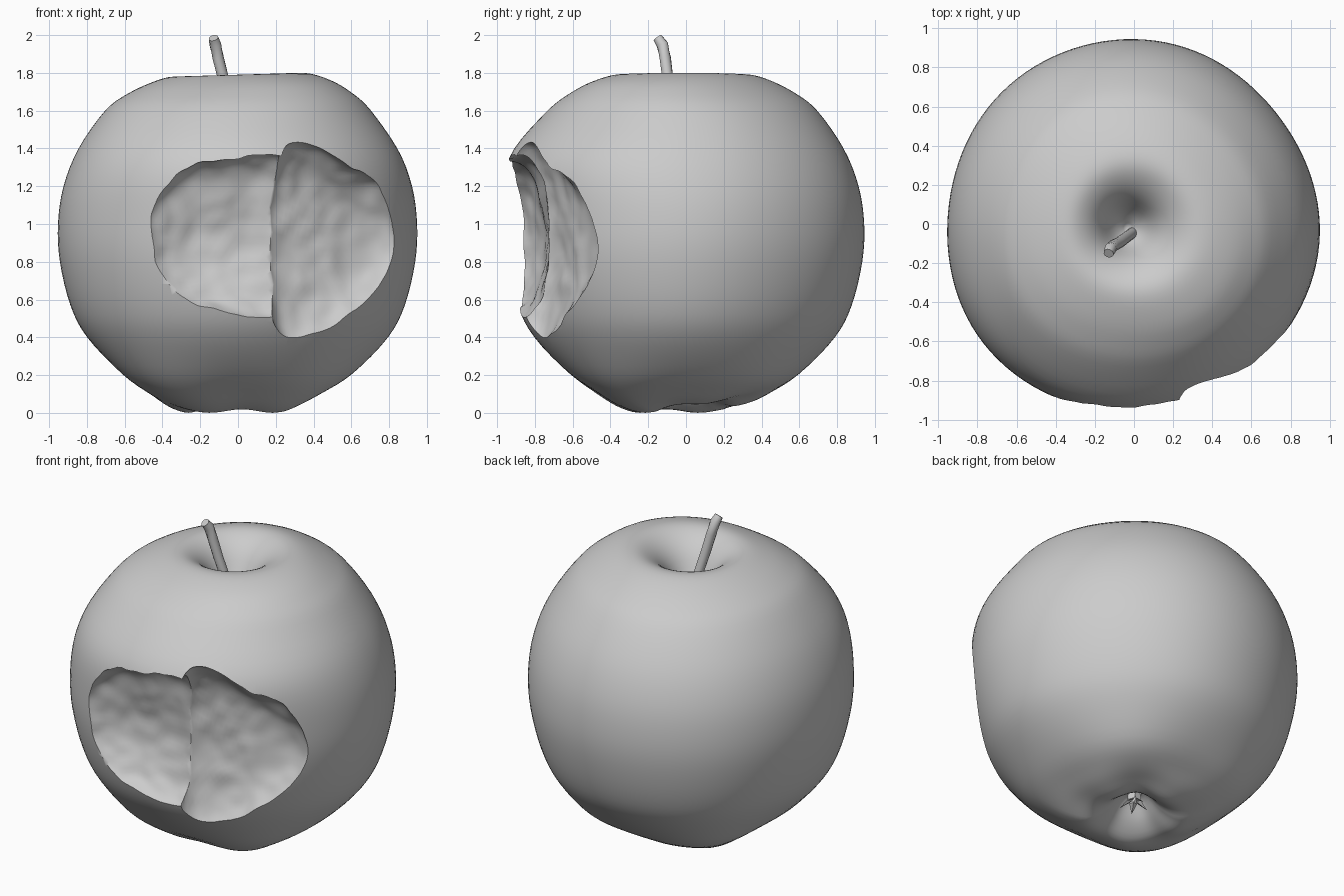
import bpy, bmesh, math
from mathutils import Vector, noise

if "Cube" in bpy.data.objects:
    bpy.data.objects.remove(bpy.data.objects["Cube"])


def finish(obj, angle=40):
    bpy.ops.object.select_all(action='DESELECT')
    obj.select_set(True)
    bpy.context.view_layer.objects.active = obj
    bpy.ops.object.shade_smooth_by_angle(angle=math.radians(angle))


def to_object(bm, name):
    bmesh.ops.recalc_face_normals(bm, faces=bm.faces)
    me = bpy.data.meshes.new(name)
    bm.to_mesh(me)
    bm.free()
    obj = bpy.data.objects.new(name, me)
    bpy.context.collection.objects.link(obj)
    return obj


def spline(points, steps):
    """Catmull-Rom curve through 2D points."""
    p = [Vector(q) for q in points]
    p = [p[0]] + p + [p[-1]]
    out = []
    for i in range(1, len(p) - 2):
        a, b, c, d = p[i - 1:i + 3]
        for k in range(steps):
            t = k / steps
            out.append(0.5 * (2 * b + (c - a) * t + (2 * a - 5 * b + 4 * c - d) * t ** 2
                              + (3 * b - a - 3 * c + d) * t ** 3))
    return out + [p[-1]]


def bump(v, centre, width):
    return math.exp(-((v - centre) / width) ** 2)


# Apple body: revolved profile, slightly lobed and lopsided
profile = spline([(0.012, 0.19), (0.07, 0.17), (0.15, 0.075), (0.25, 0.012), (0.36, 0.03), (0.48, 0.095),
                  (0.63, 0.205), (0.8, 0.4), (0.885, 0.57), (0.94, 0.8), (0.95, 1.0), (0.92, 1.2),
                  (0.84, 1.4), (0.70, 1.6), (0.58, 1.695), (0.44, 1.765), (0.33, 1.79), (0.24, 1.76),
                  (0.16, 1.685), (0.08, 1.55), (0.012, 1.48)], 4)
SEG = 112
bm = bmesh.new()
rings = []
for r, z in profile:
    ring = []
    low = max(0, 1 - z / 0.5) ** 2
    for s in range(SEG):
        t = 2 * math.pi * s / SEG
        edge = min(1, r / 0.5)
        rr = r * (1 + 0.006 * math.cos(5 * t + 0.6) * (1 - z / 2))
        rr += 0.066 * bump(z, 1.36, 0.24) * max(0, math.cos(t + 1.4)) ** 1.5 * edge
        # flatter back right, fuller front left, squarer foot, broader front right shoulder
        rr -= 0.028 * math.cos(t - math.pi / 4) ** 5 * edge ** 2
        rr -= 0.03 * bump(z, 0.1, 0.22) * math.cos(4 * t) * edge ** 2
        rr += 0.05 * bump(z, 1.76, 0.13) * max(0, math.cos(t + math.pi / 4)) ** 3 * edge ** 2
        zz = z + low * bump(r, 0.33, 0.22) * (0.06 * max(0, math.cos(t - 0.9)) + 0.010 * math.cos(5 * t + 1.2))
        if z > 1.3:
            zz += -0.012 * bump(r, 0.42, 0.2) * math.cos(t - math.pi)
        dip = bump(r, 0, 0.3) if z > 1.3 else 0
        ring.append(bm.verts.new((rr * math.cos(t) - 0.03 * dip, rr * math.sin(t) - 0.02 * dip, zz)))
    rings.append(ring)
for a, b in zip(rings, rings[1:]):
    for s in range(SEG):
        n = (s + 1) % SEG
        bm.faces.new((a[s], a[n], b[n], b[s]))
bm.faces.new(rings[0][::-1])
bm.faces.new(rings[-1])
body = to_object(bm, "apple_body")


# Bite scoops: rough, tapered ellipsoids cut out of the body
def bite(name, centre, size, turn, taper, boxy, seed):
    bm = bmesh.new()
    bmesh.ops.create_icosphere(bm, subdivisions=5, radius=1)
    ca, sa = math.cos(turn), math.sin(turn)
    for v in bm.verts:
        u, n, w = v.co
        k = max(0, 1 - abs(u) ** boxy) ** (1 / boxy) / max(1e-6, (abs(n) ** 2.1 + abs(w) ** 2.1) ** (1 / 2.1))
        p = Vector((u * size[0], n * k * size[1], w * k * size[2] * (1 - taper * (u + 1) / 2)))
        q = Vector((p.x * ca - p.y * sa, p.x * sa + p.y * ca, p.z)) + Vector(centre)
        q += v.co * (0.026 * noise.noise(q * 4 + Vector((seed, 0, 0))) + 0.012 * noise.noise(q * 11))
        v.co = q
    return to_object(bm, name)


scoops = [bite("left_scoop", (-0.03, -0.91, 0.93), (0.465, 0.18, 0.35), 0.1, -0.42, 2.6, 3),
          bite("right_scoop", (0.545, -0.745, 0.89), (0.385, 0.20, 0.65), 0.41, 0.60, 4, 8)]
bpy.context.view_layer.objects.active = body
for cutter in scoops:
    mod = body.modifiers.new("bite", 'BOOLEAN')
    mod.operation = 'DIFFERENCE'
    mod.solver = 'EXACT'
    mod.object = cutter
    bpy.ops.object.modifier_apply(modifier=mod.name)
    bpy.data.objects.remove(cutter)
finish(body, 60)


# Stem: bent tube
path = [(0.0, -0.04, 1.45, 0.028), (-0.035, -0.065, 1.6, 0.028), (-0.075, -0.095, 1.76, 0.029),
        (-0.105, -0.11, 1.88, 0.03), (-0.12, -0.125, 1.95, 0.031), (-0.13, -0.15, 1.985, 0.026)]
bm = bmesh.new()
rings = []
for i, (x, y, z, r) in enumerate(path):
    d = Vector(path[min(i + 1, 5)][:3]) - Vector(path[max(i - 1, 0)][:3])
    rot = d.to_track_quat('Z', 'Y')
    rings.append([bm.verts.new(Vector((x, y, z)) + rot @ Vector((r * math.cos(k * math.pi / 6),
                                                               r * math.sin(k * math.pi / 6), 0)))
                  for k in range(12)])
for a, b in zip(rings, rings[1:]):
    for k in range(12):
        bm.faces.new((a[k], a[(k + 1) % 12], b[(k + 1) % 12], b[k]))
bm.faces.new(rings[0])
bm.faces.new(rings[-1])
finish(to_object(bm, "stem"))

# Calyx: five small withered sepals in the bottom hollow
bm = bmesh.new()
for i in range(5):
    t = 2 * math.pi * i / 5 + 0.4
    out, side = Vector((math.cos(t), math.sin(t), 0)), Vector((-math.sin(t), math.cos(t), 0))
    base, tip = out * 0.03 + Vector((0, 0, 0.19)), out * 0.085 + Vector((0, 0, 0.09))
    mid = out * 0.035 + Vector((0, 0, 0.13))
    ring = [bm.verts.new(p) for p in (base + side * 0.03, base - side * 0.03, mid - side * 0.022, mid + side * 0.022)]
    back = bm.verts.new(mid - out * 0.02)
    end = bm.verts.new(tip)
    bm.faces.new(ring)
    bm.faces.new((ring[3], ring[2], end))
    bm.faces.new((ring[2], back, end))
    bm.faces.new((back, ring[3], end))
    bm.faces.new((ring[1], back, ring[2]))
    bm.faces.new((ring[0], ring[3], back))
    bm.faces.new((ring[0], back, ring[1]))
finish(to_object(bm, "calyx"))
